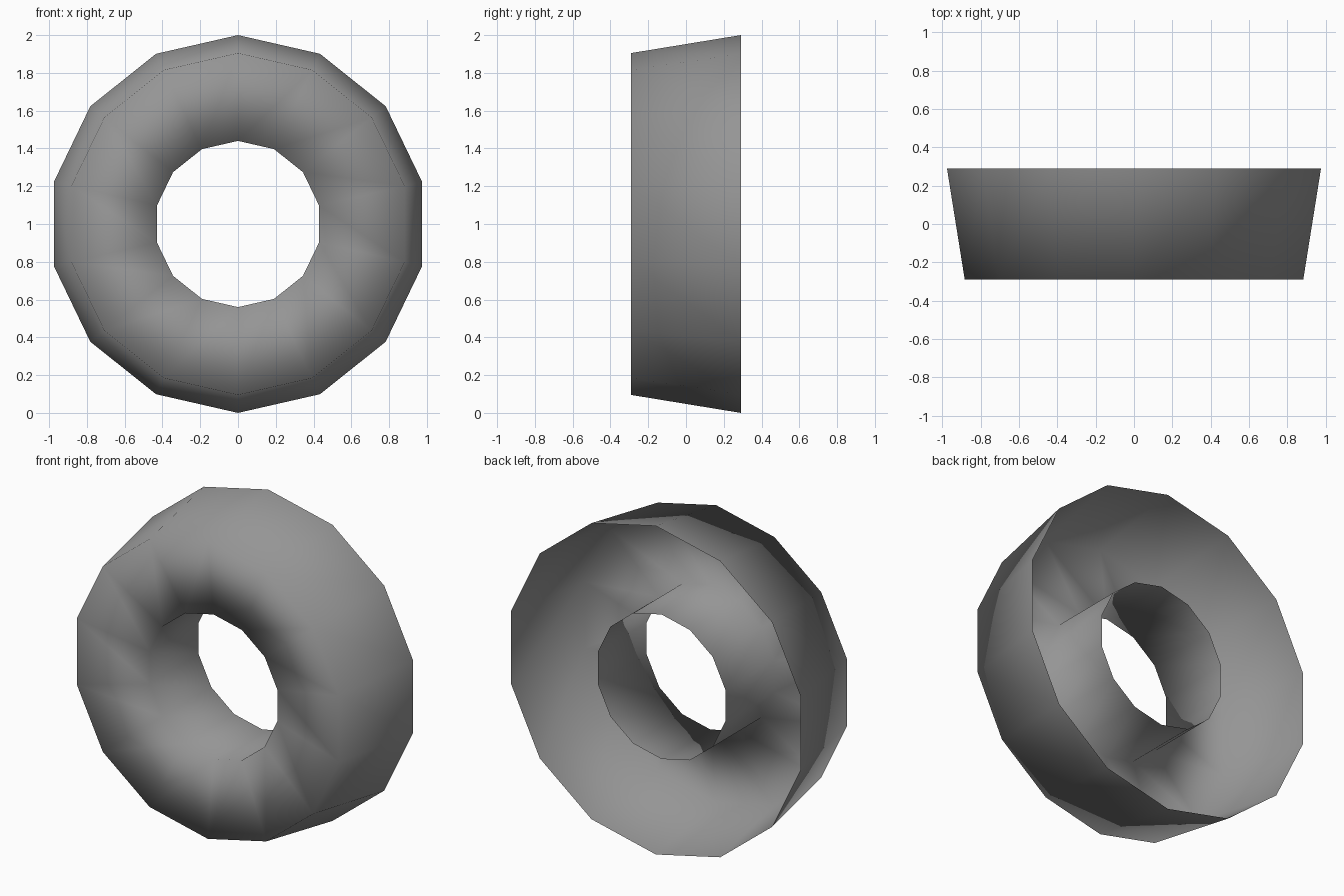
import bpy
import bmesh
from math import cos, sin, tau, pi

cube = bpy.data.objects.get("Cube")
if cube:
    bpy.data.objects.remove(cube, do_unlink=True)

SIDES = 14
CENTRE_Z = 1.0


def make_material(name, colour):
    mat = bpy.data.materials.new(name)
    mat.use_nodes = True
    mat.diffuse_color = colour
    mat.node_tree.nodes["Principled BSDF"].inputs["Base Color"].default_value = colour
    return mat


def revolve(name, profile, material):
    """Sweep a (radius, y) profile around the y axis into an open shell."""
    bm = bmesh.new()
    rings = []
    for i in range(SIDES):
        a = pi / 2 + tau * i / SIDES
        rings.append([bm.verts.new((r * cos(a), y, CENTRE_Z + r * sin(a)))
                      for r, y in profile])
    for i, ring in enumerate(rings):
        following = rings[(i + 1) % SIDES]
        for j in range(len(profile) - 1):
            face = bm.faces.new((ring[j], following[j], following[j + 1], ring[j + 1]))
            face.smooth = True
    mesh = bpy.data.meshes.new(name)
    bm.to_mesh(mesh)
    bm.free()
    mesh.materials.append(material)
    obj = bpy.data.objects.new(name, mesh)
    bpy.context.collection.objects.link(obj)
    return obj


grey = make_material("mid_grey", (0.3, 0.3, 0.3, 1.0))

# Ring shell: tapered outer wall, slightly dished front, inner sleeve, open back
revolve("ring_shell",
        [(1.0, 0.29), (0.905, -0.29), (0.44, -0.235), (0.44, 0.235)],
        grey)
